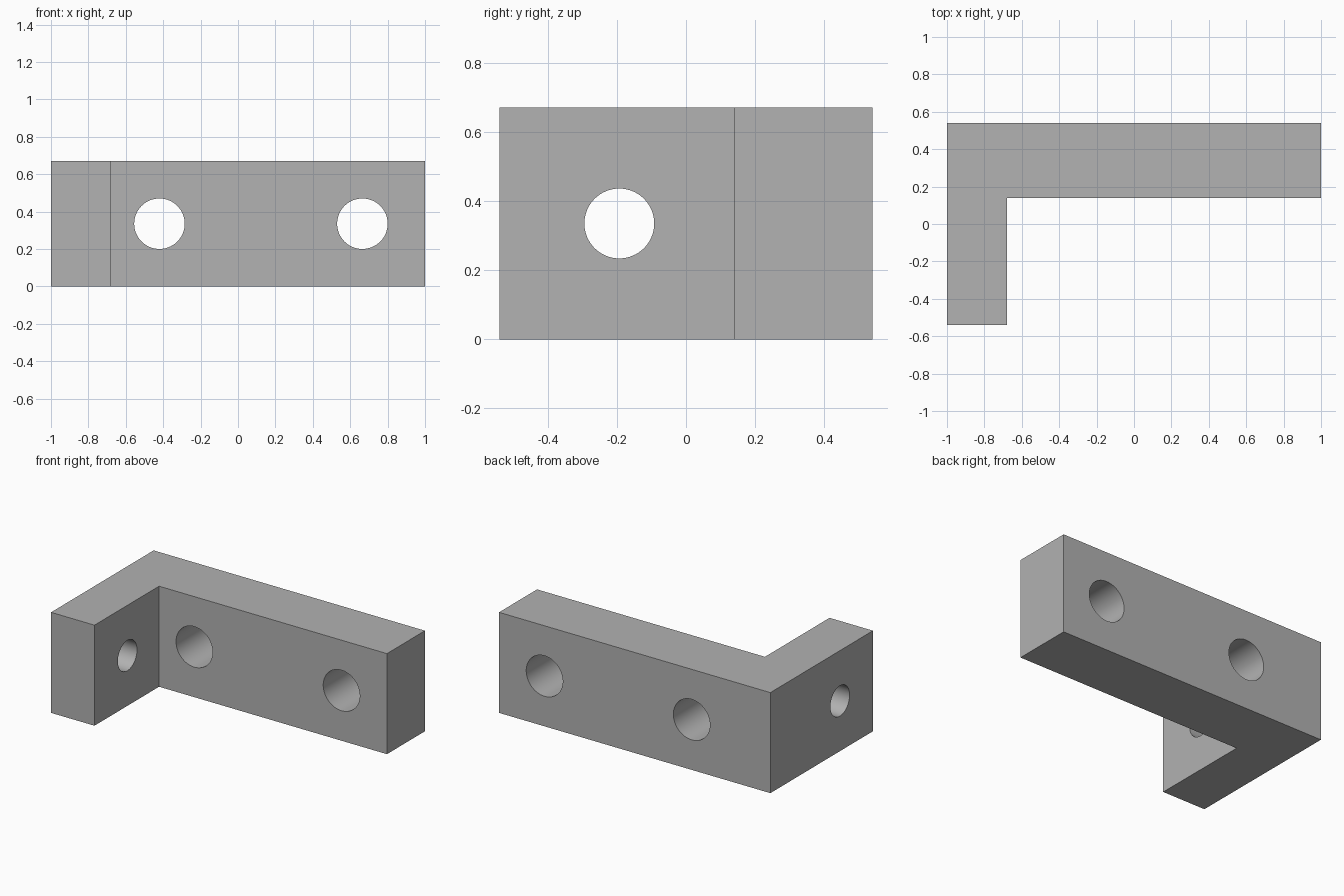
import bpy
import bmesh
from math import pi, radians

default = bpy.data.objects.get("Cube")
if default:
    bpy.data.objects.remove(default, do_unlink=True)

HEIGHT = 0.67
MID = HEIGHT / 2

grey = bpy.data.materials.new("plain grey")
colour = (0.445, 0.445, 0.445, 1)
grey.diffuse_color = colour
grey.use_nodes = True
grey.node_tree.nodes["Principled BSDF"].inputs["Base Color"].default_value = colour

# L-shaped bracket body, extruded upward from its outline
outline = [(-1, -0.54), (-0.68, -0.54), (-0.68, 0.14), (1, 0.14), (1, 0.54), (-1, 0.54)]
bm = bmesh.new()
base = bm.faces.new([bm.verts.new((x, y, 0)) for x, y in outline])
top = bmesh.ops.extrude_face_region(bm, geom=[base])["geom"]
bmesh.ops.translate(bm, vec=(0, 0, HEIGHT),
                    verts=[v for v in top if isinstance(v, bmesh.types.BMVert)])
bmesh.ops.recalc_face_normals(bm, faces=bm.faces)
mesh = bpy.data.meshes.new("bracket")
bm.to_mesh(mesh)
bm.free()
mesh.materials.append(grey)
bracket = bpy.data.objects.new("bracket", mesh)
bpy.context.collection.objects.link(bracket)


def drill(location, radius, rotation):
    """Cut a round through-hole in the bracket."""
    bpy.ops.mesh.primitive_cylinder_add(vertices=64, radius=radius, depth=0.8,
                                        location=location, rotation=rotation)
    cutter = bpy.context.object
    cutter.name = "hole_cutter"
    cutter.hide_render = True
    cutter.data.materials.append(grey)
    cut = bracket.modifiers.new("hole", 'BOOLEAN')
    cut.operation = 'DIFFERENCE'
    cut.solver = 'EXACT'
    cut.object = cutter
    bpy.ops.object.select_all(action='DESELECT')
    bracket.select_set(True)
    bpy.context.view_layer.objects.active = bracket
    bpy.ops.object.modifier_apply(modifier=cut.name)
    bpy.data.objects.remove(cutter, do_unlink=True)


# Two holes through the long arm, one smaller hole through the short arm
for x in (-0.42, 0.665):
    drill((x, 0.34, MID), 0.135, (pi / 2, 0, 0))
drill((-0.84, -0.193, MID), 0.101, (0, pi / 2, 0))

bpy.ops.object.shade_smooth_by_angle(angle=radians(30))
